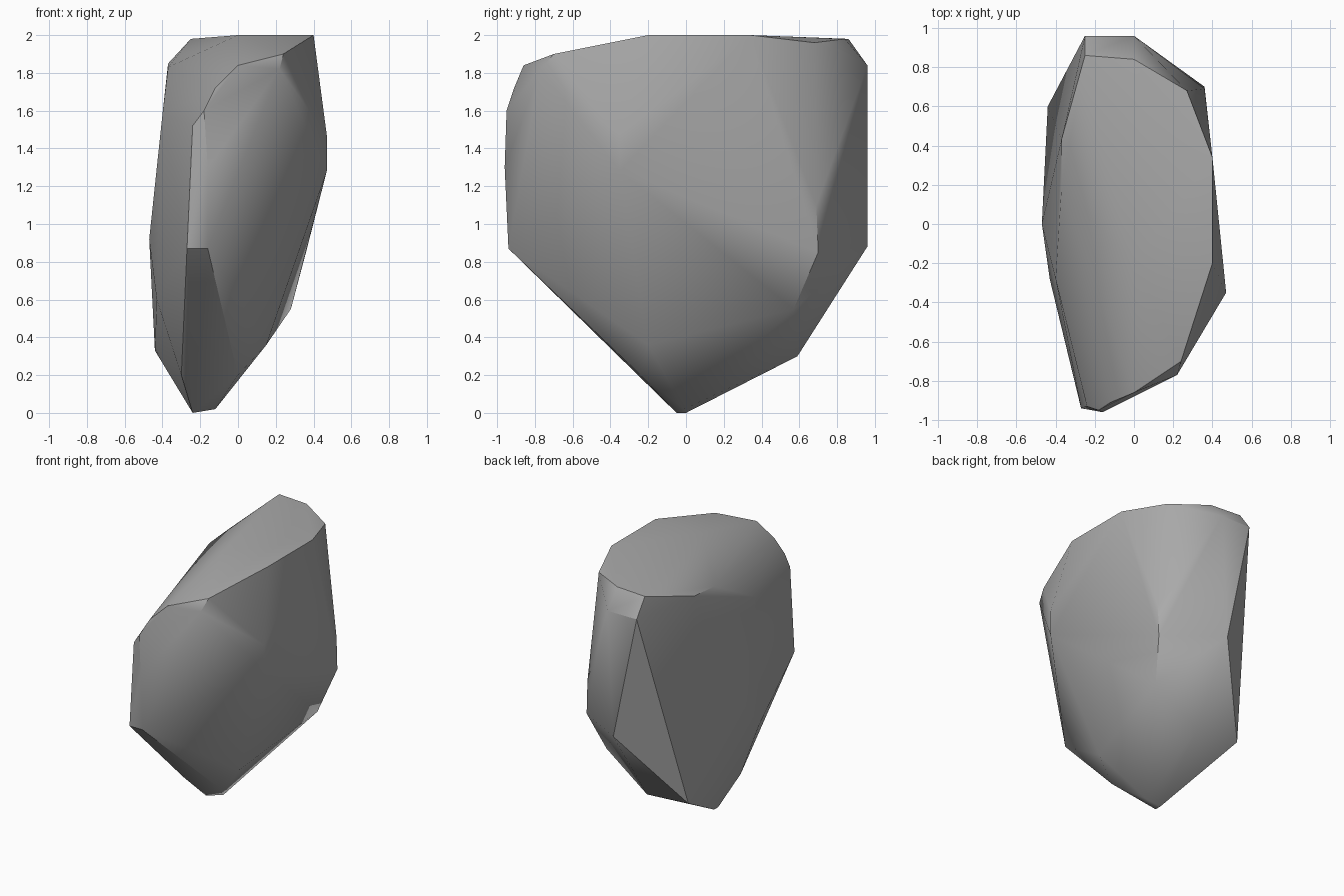
import bpy
import bmesh
import math
from mathutils import Vector

# Remove the default object
default = bpy.data.objects.get("Cube")
if default:
    bpy.data.objects.remove(default, do_unlink=True)


def make_material(name, colour):
    material = bpy.data.materials.new(name)
    material.use_nodes = True
    material.diffuse_color = colour
    shader = material.node_tree.nodes["Principled BSDF"]
    shader.inputs["Base Color"].default_value = colour
    shader.inputs["Roughness"].default_value = 0.9
    return material


def build_hull(name, corners, unit, material):
    """Wrap a tight convex skin around a handful of chipped corners."""
    mesh = bpy.data.meshes.new(name)
    bm = bmesh.new()
    for corner in corners:
        bm.verts.new(Vector(corner) * unit)
    result = bmesh.ops.convex_hull(bm, input=bm.verts[:])
    unused = {g for g in result["geom_interior"] + result["geom_unused"]
              if isinstance(g, bmesh.types.BMVert) and g.is_valid}
    bmesh.ops.delete(bm, geom=list(unused), context="VERTS")
    bmesh.ops.recalc_face_normals(bm, faces=bm.faces[:])
    bm.to_mesh(mesh)
    bm.free()
    mesh.materials.append(material)
    rock = bpy.data.objects.new(name, mesh)
    bpy.context.collection.objects.link(rock)
    return rock


# Corners of the boulder in hundredths of a unit, grouped by region
base_tip = [(-24, -5, 0), (-24, 0, 0), (-12, -1, 2)]
underside = [(-30, -24, 20), (0, -24, 20), (15, -20, 36), (-8, 59, 30),
             (-44, 60, 33), (28, 57, 55)]
left_flank = [(36, 70, 85), (36, 69, 110), (47, -35, 128), (47, -35, 147)]
right_flank = [(-43, -28, 60), (-47, 0, 92), (-40, -28, 158),
               (-37, 18, 183), (-37, 43, 185)]
front_nose = [(-27, -94, 87), (-16, -94, 87), (-16, -96, 130),
              (-24, -93, 152), (-18, -95, 160), (-12, -91, 172)]
back_end = [(-5, 96, 88), (-25, 96, 184), (0, 96, 184), (-25, 86, 198)]
crown = [(27, 68, 196), (40, 34, 200), (40, -20, 200), (0, -20, 200),
         (24, -70, 190), (22, -77, 182), (0, -86, 184), (0, 84, 198)]

stone = make_material("grey stone", (0.4, 0.4, 0.4, 1.0))
boulder = build_hull(
    "boulder",
    base_tip + underside + left_flank + right_flank
    + front_nose + back_end + crown,
    0.01, stone)

# Soft shading that keeps the strong fracture edges crisp
bpy.ops.object.select_all(action="DESELECT")
boulder.select_set(True)
bpy.context.view_layer.objects.active = boulder
bpy.ops.object.shade_smooth_by_angle(angle=math.radians(35))
